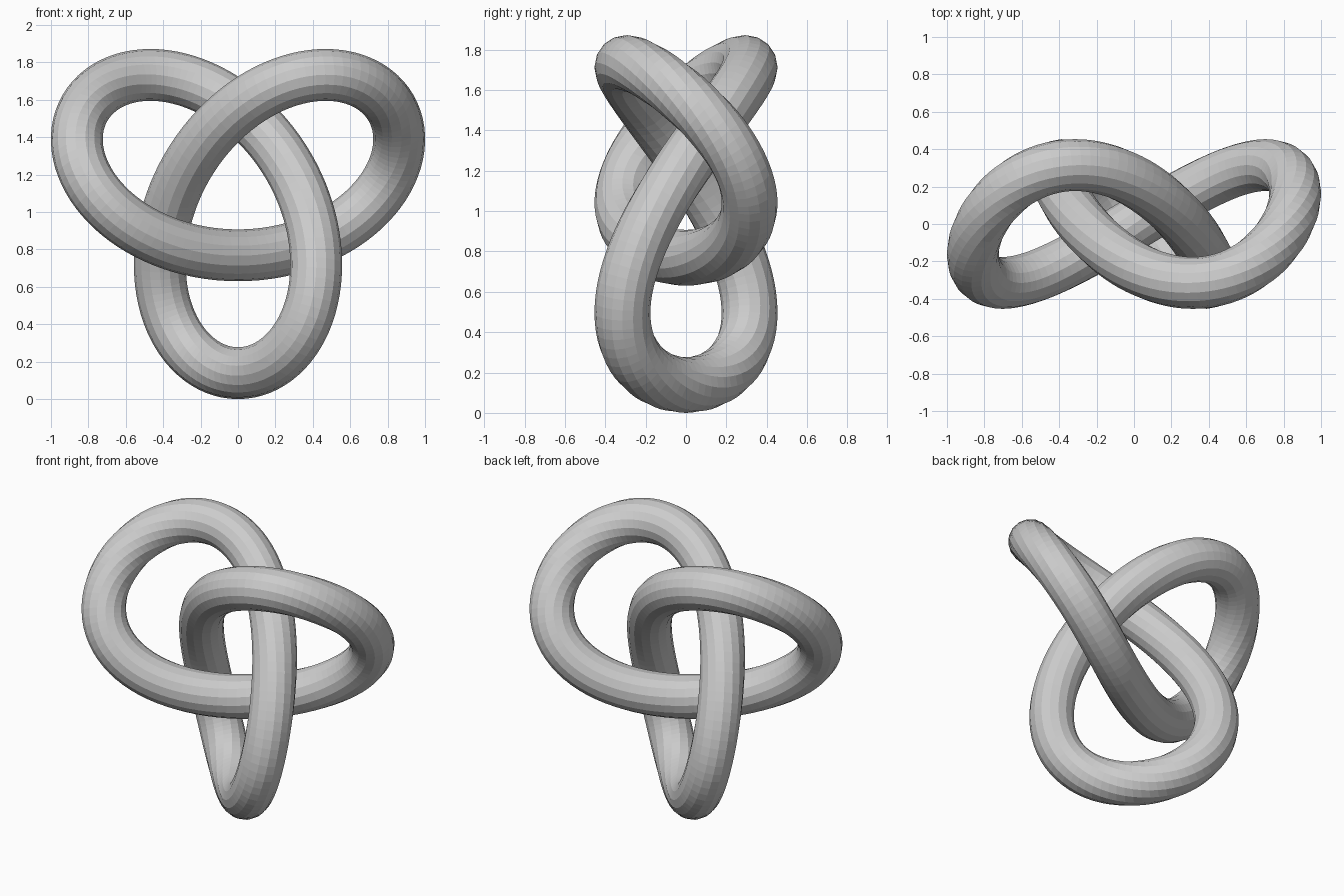
import bpy, bmesh
from math import sin, cos, pi
from mathutils import Vector

if "Cube" in bpy.data.objects:
    bpy.data.objects.remove(bpy.data.objects["Cube"])

S = 0.315            # knot scale
R = 0.44 * S         # tube radius
CENTRE_Z = 3 * S + R
RINGS, SIDES = 192, 16


def point(t):
    return Vector((S * (sin(t) + 2 * sin(2 * t)),
                   S * sin(3 * t),
                   CENTRE_Z + S * (cos(t) - 2 * cos(2 * t))))


def tangent(t):
    return Vector((cos(t) + 4 * cos(2 * t),
                   3 * cos(3 * t),
                   -sin(t) + 4 * sin(2 * t))).normalized()


# Sweep a polygonal ring along the closed trefoil path
bm = bmesh.new()
rings = []
for i in range(RINGS):
    t = 2 * pi * i / RINGS
    d = tangent(t)
    u = d.cross(Vector((0, 1, 0))).normalized()
    v = d.cross(u)
    rings.append([bm.verts.new(point(t) + R * (cos(a) * u + sin(a) * v))
                  for a in (2 * pi * k / SIDES for k in range(SIDES))])

# Bridge neighbouring rings with flat quads
for i in range(RINGS):
    a, b = rings[i], rings[(i + 1) % RINGS]
    for k in range(SIDES):
        n = (k + 1) % SIDES
        bm.faces.new((a[k], a[n], b[n], b[k]))
bmesh.ops.recalc_face_normals(bm, faces=bm.faces)

mesh = bpy.data.meshes.new("trefoil_knot_tube")
bm.to_mesh(mesh)
bm.free()
bpy.context.collection.objects.link(bpy.data.objects.new("trefoil_knot_tube", mesh))
